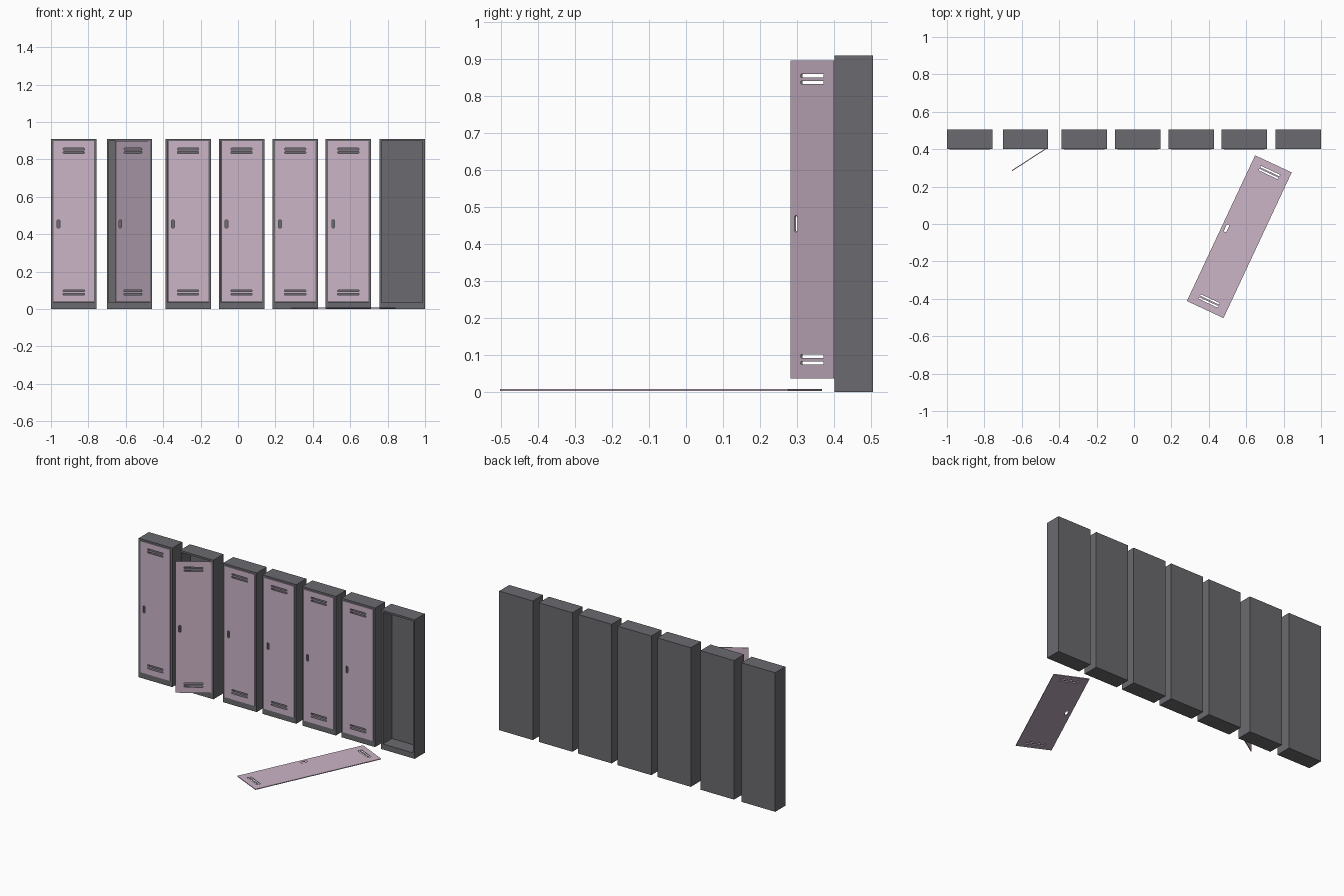
import bpy, bmesh, math
from mathutils import Vector, Matrix

if "Cube" in bpy.data.objects:
    bpy.data.objects.remove(bpy.data.objects["Cube"])

# Locker and door sizes
W, H = 0.243, 0.91
Y_FRONT, Y_BACK = 0.401, 0.505
DOOR_W, DOOR_Z0, DOOR_Z1 = 0.216, 0.037, 0.897
DOOR_H, DOOR_T = DOOR_Z1 - DOOR_Z0, 0.005
DOOR_ZC = (DOOR_Z0 + DOOR_Z1) / 2
CENTRES = [-0.878, -0.58, -0.267, 0.019, 0.306, 0.59, 0.877]
OPEN, EMPTY = 1, 6


def material(name, rgb):
    m = bpy.data.materials.new(name)
    m.diffuse_color = (*rgb, 1)
    m.use_nodes = True
    m.node_tree.nodes["Principled BSDF"].inputs["Base Color"].default_value = m.diffuse_color
    return m


grey = material("dark grey metal", (0.145, 0.143, 0.158))
pink = material("dusty pink paint", (0.60, 0.46, 0.575))


def place(name, mesh, loc, rot=(0, 0, 0)):
    ob = bpy.data.objects.new(name, mesh)
    ob.location, ob.rotation_euler = loc, rot
    bpy.context.collection.objects.link(ob)
    return ob


def cabinet_mesh():
    """Box with a recessed interior open to the front."""
    bm = bmesh.new()
    bmesh.ops.create_cube(bm, size=1)
    for v in bm.verts:
        v.co = Vector((v.co.x * W, Y_FRONT if v.co.y < 0 else Y_BACK, H if v.co.z > 0 else 0))
    front = min(bm.faces, key=lambda f: f.calc_center_median().y)
    bmesh.ops.inset_individual(bm, faces=[front], thickness=0.012)
    for v in front.verts:
        v.co.x = math.copysign(DOOR_W / 2 + 0.001, v.co.x)
        v.co.z = DOOR_Z1 + 0.001 if v.co.z > H / 2 else DOOR_Z0 - 0.001
    back = bmesh.ops.extrude_discrete_faces(bm, faces=[front])["faces"][0]
    for v in back.verts:
        v.co.y = Y_BACK - 0.01
    bmesh.ops.recalc_face_normals(bm, faces=bm.faces)
    me = bpy.data.meshes.new("cabinet")
    bm.to_mesh(me)
    bm.free()
    me.materials.append(grey)
    return me


def door_mesh():
    """Thin sheet with vent slots and a finger hole, standing upright."""
    cu = bpy.data.curves.new("door_outline", 'CURVE')
    cu.dimensions, cu.fill_mode, cu.extrude = '2D', 'BOTH', DOOR_T / 2

    def outline(cx, cy, w, h, c=0.0):
        x, y = w / 2, h / 2
        if c:
            pts = [(x - c, -y), (x, c - y), (x, y - c), (x - c, y),
                   (c - x, y), (-x, y - c), (-x, c - y), (c - x, -y)]
        else:
            pts = [(x, -y), (x, y), (-x, y), (-x, -y)]
        sp = cu.splines.new('POLY')
        sp.points.add(len(pts) - 1)
        for p, (a, b) in zip(sp.points, pts):
            p.co = (cx + a, cy + b, 0, 1)
        sp.use_cyclic_u = True

    outline(0, 0, DOOR_W, DOOR_H)
    for side in (-1, 1):
        for off in (0.042, 0.060):
            outline(0, side * (DOOR_H / 2 - off), 0.114, 0.009, 0.002)
    outline(-0.081, -0.012, 0.015, 0.044, 0.004)

    tmp = bpy.data.objects.new("door_outline", cu)
    bpy.context.collection.objects.link(tmp)
    deps = bpy.context.evaluated_depsgraph_get()
    me = bpy.data.meshes.new_from_object(tmp.evaluated_get(deps))
    bpy.data.objects.remove(tmp)
    bm = bmesh.new()
    bm.from_mesh(me)
    bmesh.ops.remove_doubles(bm, verts=bm.verts, dist=1e-5)
    bmesh.ops.recalc_face_normals(bm, faces=bm.faces)
    bm.transform(Matrix.Rotation(math.pi / 2, 4, 'X'))
    for f in bm.faces:
        f.smooth = False
        f.material_index = 0
    bm.to_mesh(me)
    bm.free()
    me.materials.clear()
    me.materials.append(pink)
    return me


cabinet, door = cabinet_mesh(), door_mesh()

# Row of lockers with their doors
for i, x in enumerate(CENTRES):
    place(f"locker_cabinet_{i + 1}", cabinet, (x, 0, 0))
    if i == OPEN:
        a = math.radians(33)
        hinge = Vector((x + DOOR_W / 2, Y_FRONT + 0.001, DOOR_ZC))
        mid = hinge - Vector((math.cos(a), math.sin(a), 0)) * DOOR_W / 2
        place("open_door", door, mid, (0, 0, a))
    elif i != EMPTY:
        place(f"closed_door_{i + 1}", door, (x, Y_FRONT - 0.0005, DOOR_ZC))

# Detached door lying face down on the floor
place("fallen_door", door, (0.563, -0.068, 0.0055),
      (math.pi / 2, 0, math.radians(-25.1)))
